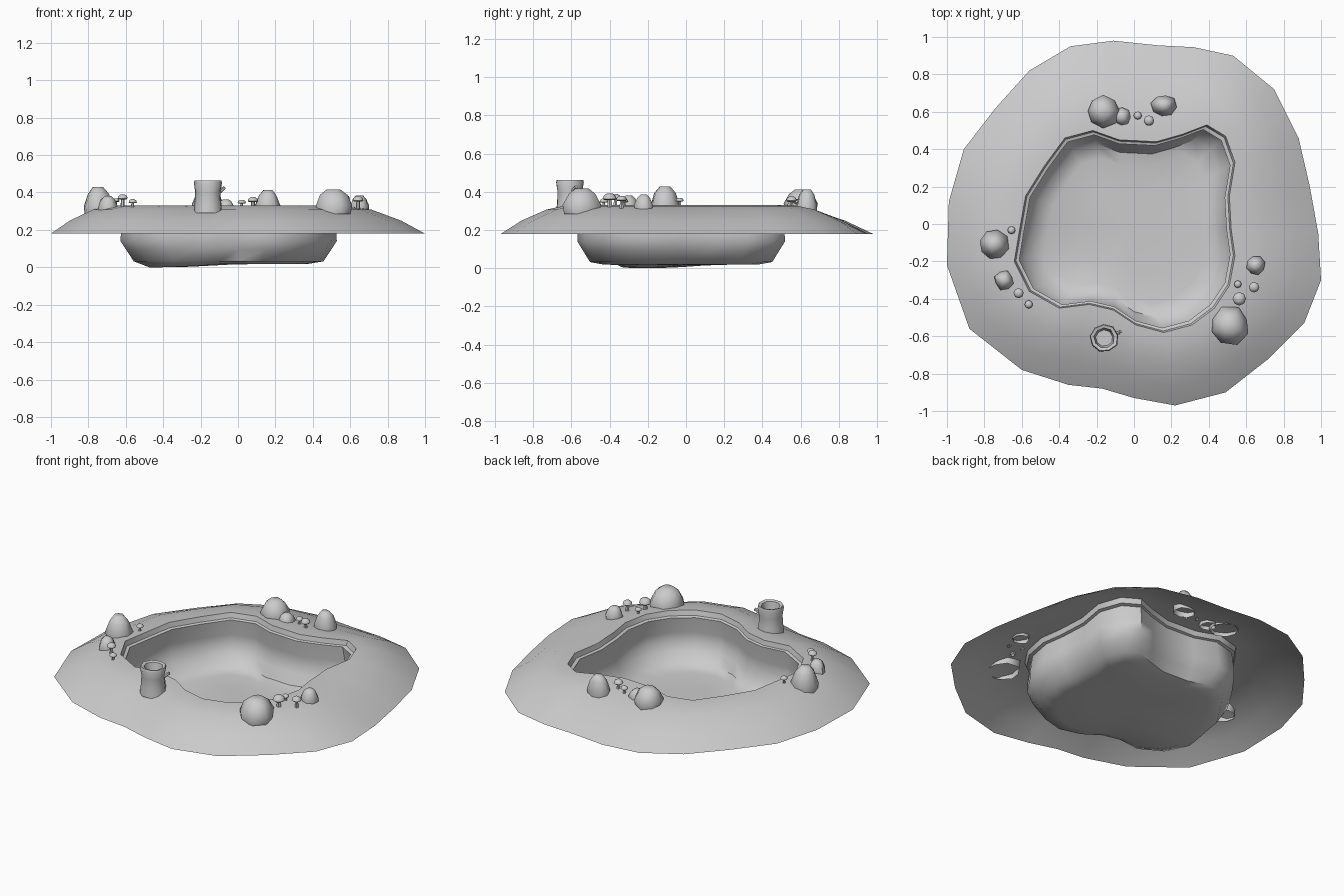
import bpy, bmesh, math, random
from mathutils import Vector

if "Cube" in bpy.data.objects:
    bpy.data.objects.remove(bpy.data.objects["Cube"])
random.seed(4)

# matching outlines: ground edge and pond rim
OUTER = [(-.11, .98), (.13, .955), (.32, .945), (.53, .9), (.75, .72), (.88, .46), (.94, .2), (.985, -.05),
         (1, -.3), (.91, -.53), (.72, -.72), (.49, -.9), (.22, -.97), (0, -.93), (-.17, -.88), (-.35, -.86),
         (-.6, -.78), (-.88, -.56), (-1, -.22), (-.99, .12), (-.91, .4), (-.74, .62), (-.56, .82), (-.34, .95)]
RIM = [(-.08, .45), (.12, .44), (.26, .48), (.39, .53), (.49, .47), (.54, .33), (.51, .15), (.52, -.03),
       (.54, -.17), (.51, -.33), (.43, -.45), (.31, -.54), (.16, -.58), (.01, -.54), (-.11, -.46), (-.24, -.43),
       (-.4, -.45), (-.56, -.36), (-.64, -.2), (-.61, -.02), (-.58, .15), (-.48, .31), (-.37, .46), (-.22, .5)]
MID = Vector((-.05, -.03))


def skin(name, rings, cap_end=True, cap_start=False, angle=50):
    """Join equal-length rings of points into one smooth-shaded surface."""
    bm = bmesh.new()
    vs = [[bm.verts.new(p) for p in r] for r in rings]
    n = len(rings[0])
    for a, b in zip(vs, vs[1:]):
        for i in range(n):
            j = (i + 1) % n
            bm.faces.new((a[i], a[j], b[j], b[i]))
    for use, ring in ((cap_start, vs[0]), (cap_end, vs[-1])):
        if use:
            c = bm.verts.new(sum((v.co for v in ring), Vector()) / n)
            for i in range(n):
                bm.faces.new((ring[i], ring[(i + 1) % n], c))
    bmesh.ops.recalc_face_normals(bm, faces=bm.faces)
    if sum(f.normal.z * f.calc_area() for f in bm.faces) < 0 and not cap_start:
        bmesh.ops.reverse_faces(bm, faces=bm.faces)
    me = bpy.data.meshes.new(name)
    bm.to_mesh(me)
    bm.free()
    ob = bpy.data.objects.new(name, me)
    bpy.context.collection.objects.link(ob)
    bpy.context.view_layer.objects.active = ob
    ob.select_set(True)
    bpy.ops.object.shade_smooth_by_angle(angle=math.radians(angle))
    ob.select_set(False)
    return ob


def lathe(name, x, y, profile, sides, jitter=0, sx=1, sy=1, turn=0, **kw):
    """Turned shape from (radius, z) pairs, with optional roughness."""
    wob = [1 + random.uniform(-jitter, jitter) for _ in range(sides)]
    rings = []
    for r, z in profile:
        ring = []
        for i in range(sides):
            a = turn + math.tau * i / sides
            k = r * wob[i] * (1 + random.uniform(-jitter, jitter) * .5)
            ring.append((x + sx * k * math.cos(a), y + sy * k * math.sin(a), z))
        rings.append(ring)
    return skin(name, rings, **kw)


# ground mound running over the rim into the basin, one sheet
rings = []
for t, z in ((0, .18), (.28, .25), (.62, .308), (.85, .326), (1, .33)):
    rings.append([(*Vector(o).lerp(Vector(r), t), z) for o, r in zip(OUTER, RIM)])
for s, z in ((.985, .30), (.955, .295), (.975, .2), (.98, .14), (.93, .095), (.86, .032), (.72, .018), (.4, .018)):
    ring = []
    for r in RIM:
        p = MID + (Vector(r) - MID) * s
        dip = .026 * max(0, 1 - (p - Vector((-.4, -.2))).length / .35) if z < .03 else 0
        ring.append((*p, max(0, z - dip)))
    rings.append(ring)
skin("ground_and_pond_basin", rings)

# rocks: x, y, half width, half depth, base z, top z
ROCKS = [(-.165, .605, .09, .085, .30, .412), (-.065, .575, .05, .05, .30, .362), (.16, .635, .065, .06, .28, .413),
         (-.75, -.11, .078, .08, .27, .428), (-.695, -.30, .053, .05, .29, .38),
         (.51, -.545, .11, .10, .285, .417), (.65, -.22, .05, .052, .30, .385)]
for i, (x, y, w, d, z0, z1) in enumerate(ROCKS):
    h = z1 - z0
    lathe(f"rock_{i + 1}", x, y, [(.93, z0), (1, z0 + h * .35), (.72, z0 + h * .78), (.36, z1)],
          8, .09, w, d, i * .7, angle=60)

# mushrooms: x, y, cap radius, cap top z
SHROOMS = [(.02, .58, .022, .362), (.08, .553, .028, .376), (-.655, -.033, .021, .37), (-.617, -.37, .027, .39),
           (-.563, -.43, .022, .365), (.555, -.322, .02, .365), (.642, -.338, .028, .38), (.563, -.4, .036, .392)]
for i, (x, y, r, z) in enumerate(SHROOMS):
    lathe(f"mushroom_stem_{i + 1}", x, y, [(r * .42, .31), (r * .33, z - r * .8)], 6, cap_end=False)
    lathe(f"mushroom_cap_{i + 1}", x, y,
          [(r * .75, z - r * 1.0), (r, z - r * .8), (r * .85, z - r * .35), (r * .45, z - r * .05)],
          8, cap_start=True)

# hollow tree stump
lathe("stump", -.16, -.61, [(.078, .29), (.072, .34), (.068, .40), (.076, .45), (.072, .463),
                            (.055, .458), (.048, .42), (.045, .405)], 9, .04, turn=.2)

# broken branch on the stump
a, b = Vector((-.10, -.59, .405)), Vector((-.072, -.575, .426))
bpy.ops.mesh.primitive_cone_add(vertices=6, radius1=.013, radius2=.009, depth=(b - a).length, location=(a + b) / 2,
                                rotation=(b - a).to_track_quat('Z', 'Y').to_euler())
bpy.context.object.name = "stump_branch"
